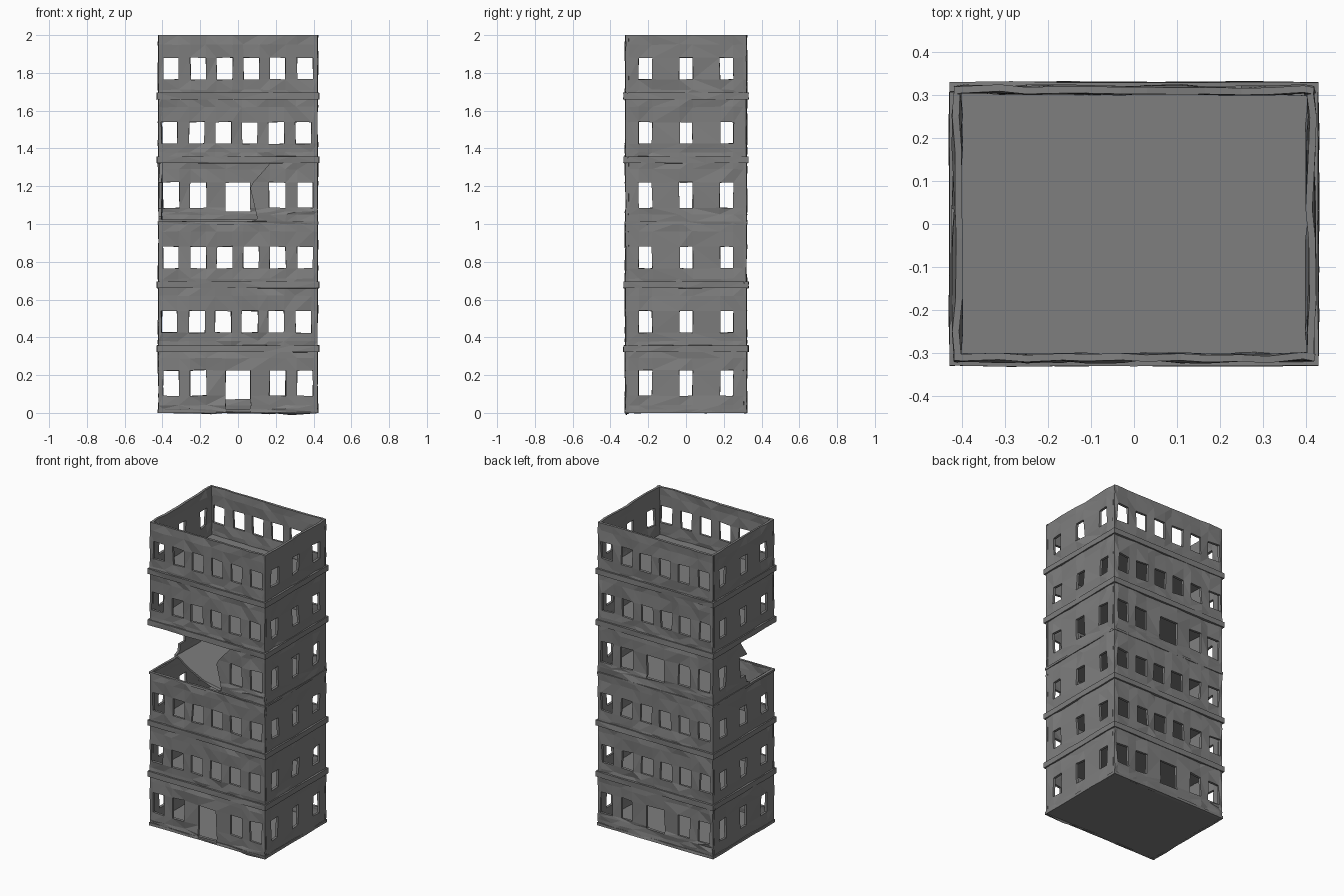
import bpy, bmesh, random
from math import pi
from mathutils import Matrix, Vector

random.seed(4)
if "Cube" in bpy.data.objects:
    bpy.data.objects.remove(bpy.data.objects["Cube"])

concrete = bpy.data.materials.new("grey_concrete")
concrete.use_nodes = True
grey = (0.21, 0.21, 0.21, 1)
concrete.diffuse_color = grey
concrete.node_tree.nodes["Principled BSDF"].inputs["Base Color"].default_value = grey

HALF_X, HALF_Y, THICK = 0.42, 0.32, 0.016
SIDES = ["front", "right_side", "back", "left_side"]   # quarter turns, seen from the front


def add_object(name, bm):
    mesh = bpy.data.meshes.new(name)
    bm.to_mesh(mesh)
    bm.free()
    mesh.materials.append(concrete)
    ob = bpy.data.objects.new(name, mesh)
    bpy.context.collection.objects.link(ob)
    return ob


def box(name, hx, hy, z0, z1):
    bm = bmesh.new()
    bmesh.ops.create_cube(bm, size=1)
    for v in bm.verts:
        v.co = Vector((v.co.x * 2 * hx, v.co.y * 2 * hy, z0 + (v.co.z + 0.5) * (z1 - z0)))
    return add_object(name, bm)


def wall(name, turn, half, depth, z0, z1, holes, thick, rough, extra_u=(), extra_z=()):
    """Slightly crumpled panel on one side; holes are (centre, width, bottom, top)."""
    us, zs = {-half, half, *extra_u}, {z0, z1, *extra_z}
    for c, w, a, b in holes:
        us |= {c - w / 2, c + w / 2}
        zs |= {a, b}
    us, zs = sorted(us), sorted(zs)
    bm = bmesh.new()
    rot = Matrix.Rotation(turn * pi / 2, 3, "Z")
    grid = []
    for u in us:
        column = []
        for z in zs:
            end = u in (us[0], us[-1])
            edge = z in (z0, z1)
            out = random.uniform(-rough, rough) * (0.3 if end else 1)
            du = 0 if end else random.uniform(-0.5, 0.5) * rough
            dz = 0 if edge else random.uniform(-0.4, 0.4) * rough
            column.append(bm.verts.new(rot @ Vector((u + du, -depth - out, z + dz))))
        grid.append(column)
    for i in range(len(us) - 1):
        for j in range(len(zs) - 1):
            u, z = (us[i] + us[i + 1]) / 2, (zs[j] + zs[j + 1]) / 2
            if any(abs(u - c) < w / 2 and a < z < b for c, w, a, b in holes):
                continue
            bm.faces.new((grid[i][j], grid[i + 1][j], grid[i + 1][j + 1], grid[i][j + 1]))
    bmesh.ops.triangulate(bm, faces=bm.faces[:])
    loose = [v for v in bm.verts if not v.link_faces]
    bmesh.ops.delete(bm, geom=loose, context="VERTS")
    ob = add_object(name, bm)
    solid = ob.modifiers.new("thickness", "SOLIDIFY")
    solid.thickness, solid.offset = thick, -1
    return ob


def openings(floor, turn, low, high):
    """Window and door holes of one wall."""
    if turn % 2:
        return [(c, 0.07, low, high) for c in (-0.215, 0, 0.215)]
    if floor in (1, 4):
        sill = 0.02 if (floor, turn) == (1, 0) else low - 0.02
        holes = [(c, 0.085, low, high) for c in (-0.355, -0.21, 0.21, 0.355)]
        return holes + [(0, 0.13, sill, high)]
    shift = (-0.008 if floor in (2, 5) else 0) * (1 if turn == 0 else -1)
    return [(c + shift, 0.083, low, high) for c in (-0.355, -0.21, -0.07, 0.07, 0.21, 0.355)]


# Storeys: walls and floor slabs
levels = [0, 0.34, 0.67, 1.01, 1.34, 1.67, 2]
windows = [(0.09, 0.225), (0.425, 0.54), (0.765, 0.88), (1.085, 1.22), (1.425, 1.54), (1.765, 1.88)]
damaged = []
for n in range(6):
    floor, z0, z1 = n + 1, levels[n], levels[n + 1]
    low, high = windows[n]
    for turn, side in enumerate(SIDES):
        half, depth = (HALF_Y - THICK, HALF_X) if turn % 2 else (HALF_X, HALF_Y)
        ob = wall(f"floor_{floor}_{side}_wall", turn, half, depth, z0, z1,
                  openings(floor, turn, low, high), THICK, 0.006,
                  extra_z=(z0 + 0.04, z1 - 0.05))
        if floor == 4:
            damaged.append(ob)
    slab = box(f"floor_{floor}_slab", HALF_X - 0.008, HALF_Y - 0.008, z0, z0 + 0.014)
    if floor == 4:
        damaged.append(slab)

# Cornice bands between storeys, and the plinth
bands = [(0, 0.018), (0.322, 0.358), (0.66, 0.695), (0.998, 1.012), (1.322, 1.358), (1.66, 1.695)]
for n, (z0, z1) in enumerate(bands):
    for turn, side in enumerate(SIDES):
        out = 0.004 if n in (0, 3) else 0.01
        half, depth = (HALF_Y - 0.012, HALF_X + out) if turn % 2 else (HALF_X + out, HALF_Y + out)
        name = f"cornice_{n}_{side}" if n else f"plinth_{side}"
        gaps = [] if n else ([(0, 0.13, 0.004, 0.018)] if turn == 0 else [])
        wall(name, turn, half, depth, z0, z1, gaps, out + 0.012, 0.003,
             extra_u=[half * k / 3 for k in (-2, -1, 0, 1, 2)])

# Collapsed corner: lofted cutter, rings of (height, break along front, break along left side)
breaks = [(1.0, 0.05, -0.06), (1.026, 0.1, -0.06), (1.04, 0.1, -0.03),
          (1.19, 0.065, 0.0), (1.22, 0.08, -0.035), (1.322, 0.17, 0.03)]
bm = bmesh.new()
rings = []
for z, xf, yl in breaks:
    plan = [(-0.6, -0.6), (xf, -0.6), (xf, -0.3), (-0.07, -0.255), (-0.24, -0.165), (-0.4, yl), (-0.6, yl)]
    rings.append([bm.verts.new((x, y, z)) for x, y in plan])
bm.faces.new(rings[0][::-1])
bm.faces.new(rings[-1])
for a, b in zip(rings, rings[1:]):
    for i in range(len(a)):
        k = (i + 1) % len(a)
        bm.faces.new((a[i], a[k], b[k], b[i]))
bmesh.ops.triangulate(bm, faces=bm.faces[:])
bmesh.ops.recalc_face_normals(bm, faces=bm.faces[:])
cutter = add_object("corner_cutter", bm)
cutter.hide_render = True
for ob in damaged:
    cut = ob.modifiers.new("collapse", "BOOLEAN")
    cut.operation, cut.solver, cut.object = "DIFFERENCE", "EXACT", cutter
bpy.context.view_layer.update()
graph = bpy.context.evaluated_depsgraph_get()
results = [(ob, bpy.data.meshes.new_from_object(ob.evaluated_get(graph))) for ob in damaged]
for ob, mesh in results:
    ob.modifiers.clear()
    ob.data = mesh
bpy.data.objects.remove(cutter)
